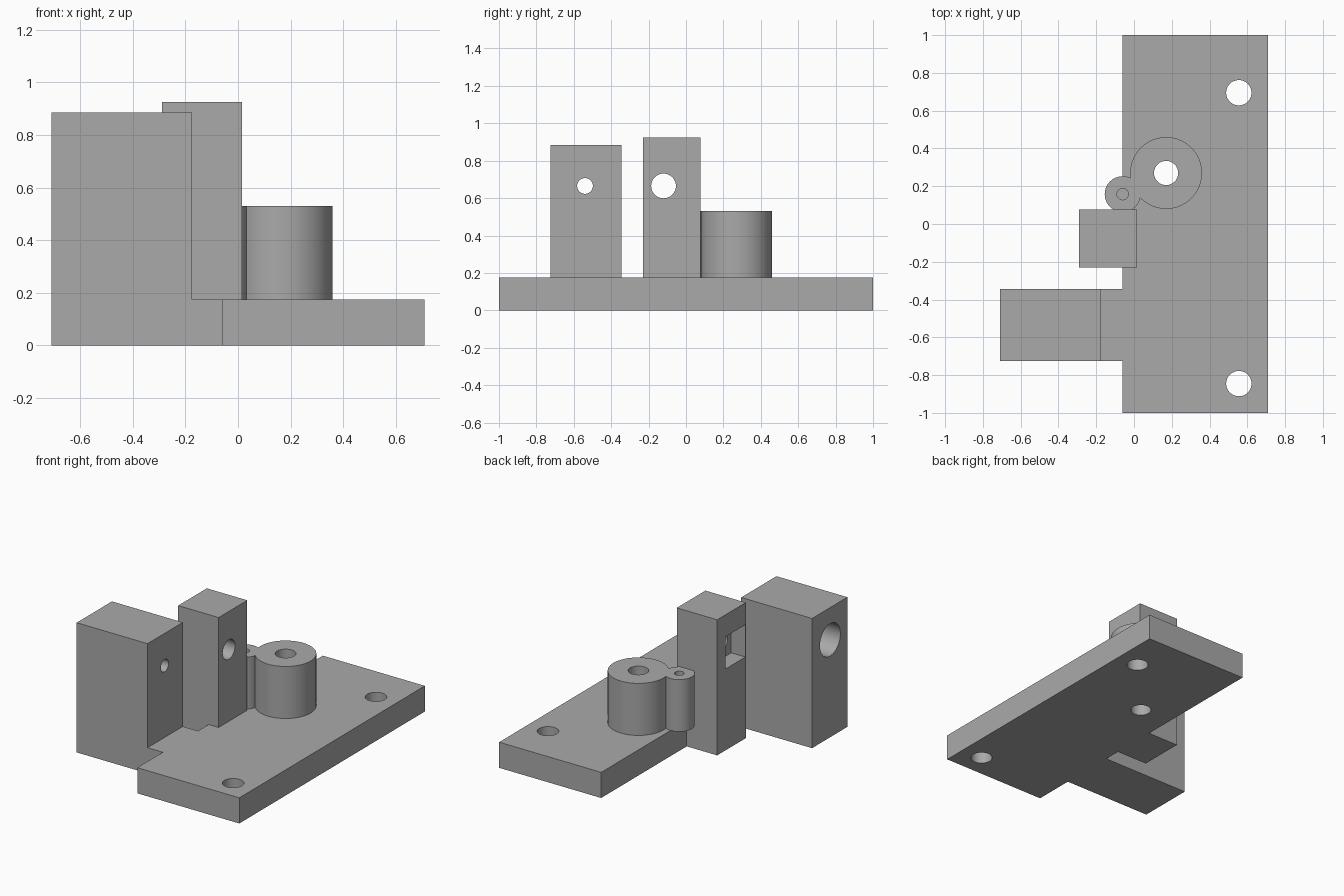
import bpy
import math
from mathutils import Matrix

default = bpy.data.objects.get("Cube")
if default:
    bpy.data.objects.remove(default, do_unlink=True)

grey = bpy.data.materials.new("plain grey")
grey.use_nodes = True
colour = (0.4, 0.4, 0.4, 1)
grey.diffuse_color = colour
grey.node_tree.nodes["Principled BSDF"].inputs["Base Color"].default_value = colour


def box(name, x, y, z):
    """Box from (min, max) ranges on each axis."""
    bpy.ops.mesh.primitive_cube_add(size=1)
    ob = bpy.context.object
    ob.name = name
    size = [r[1] - r[0] for r in (x, y, z)]
    mid = [(r[0] + r[1]) / 2 for r in (x, y, z)]
    ob.data.transform(Matrix.Translation(mid) @ Matrix.Diagonal((*size, 1)))
    ob.data.materials.append(grey)
    return ob


def rod(name, a, b, radius, span, axis="Z"):
    """Cylinder along Z centred on (x, y), or along X centred on (y, z)."""
    bpy.ops.mesh.primitive_cylinder_add(vertices=64, radius=radius, depth=span[1] - span[0])
    ob = bpy.context.object
    ob.name = name
    mid = (span[0] + span[1]) / 2
    if axis == "X":
        move = Matrix.Translation((mid, a, b)) @ Matrix.Rotation(math.pi / 2, 4, "Y")
    else:
        move = Matrix.Translation((a, b, mid))
    ob.data.transform(move)
    ob.data.materials.append(grey)
    return ob


def combine(target, tool, operation):
    """Apply a boolean and discard the tool."""
    mod = target.modifiers.new(operation, "BOOLEAN")
    mod.operation, mod.solver, mod.object = operation, "EXACT", tool
    bpy.context.view_layer.objects.active = target
    bpy.ops.object.modifier_apply(modifier=mod.name)
    bpy.data.objects.remove(tool, do_unlink=True)


top = 0.175
boss_top = 0.53
hole_z = 0.665
block_y, post_y = -0.54, -0.12
big, small = (0.17, 0.27), (-0.06, 0.158)

# Base plate with side arm, tall block, post and the two joined bosses
bracket = box("mounting_bracket", (-0.06, 0.71), (-1, 1), (0, top))
solids = [
    box("arm", (-0.71, 0), (-0.725, -0.345), (0, top)),
    box("block", (-0.71, -0.175), (-0.725, -0.345), (0, 0.885)),
    box("post", (-0.29, 0.015), (-0.23, 0.078), (0, 0.925)),
    rod("large_boss", *big, 0.19, (0.1, boss_top)),
    rod("small_boss", *small, 0.095, (top, boss_top)),
]
for solid in solids:
    combine(bracket, solid, "UNION")

# Vertical holes, cross bores, counterbore and nut pocket
cuts = [
    rod("back_screw_hole", 0.555, 0.695, 0.067, (-0.1, 0.4)),
    rod("front_screw_hole", 0.555, -0.845, 0.067, (-0.1, 0.4)),
    rod("large_boss_hole", *big, 0.064, (-0.1, 0.7)),
    rod("small_boss_hole", *small, 0.03, (top, 0.7)),
    rod("block_bore", block_y, hole_z, 0.042, (-0.8, -0.1), "X"),
    rod("block_counterbore", block_y, hole_z, 0.11, (-0.8, -0.3), "X"),
    rod("post_bore", post_y, hole_z, 0.066, (-0.25, 0.1), "X"),
    box("nut_pocket", (-0.35, -0.183), (-0.226, -0.01), (0.555, 0.775)),
]
for cut in cuts:
    combine(bracket, cut, "DIFFERENCE")

bpy.ops.object.select_all(action="DESELECT")
bracket.select_set(True)
bpy.context.view_layer.objects.active = bracket
bpy.ops.object.shade_smooth_by_angle(angle=math.radians(30))
